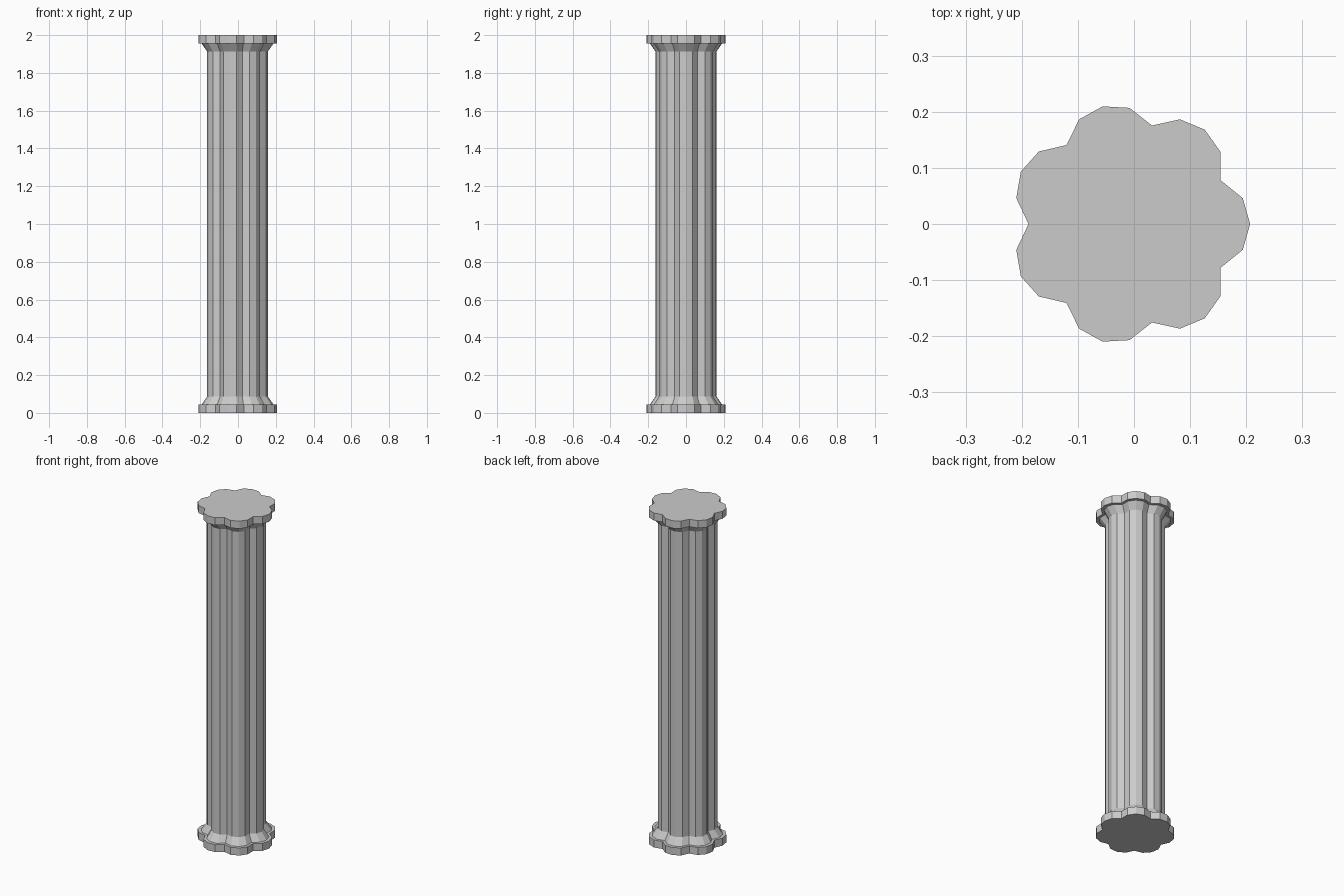
import bpy, bmesh
from math import cos, sin, pi

if "Cube" in bpy.data.objects:
    bpy.data.objects.remove(bpy.data.objects["Cube"])

LOBES = 7
LOBE_RADII = [0.215, 0.207, 0.18, 0.207]   # tip, shoulder, groove, shoulder
CENTRE_X = -0.008
SIDES = LOBES * len(LOBE_RADII)


def fluted_part(name, profile):
    """Stack scaled copies of the lobed outline; profile is (scale, z)."""
    bm = bmesh.new()
    rings = []
    for s, z in profile:
        ring = []
        for i in range(SIDES):
            a = 2 * pi * i / SIDES
            r = LOBE_RADII[i % 4] * s
            ring.append(bm.verts.new((CENTRE_X + r * cos(a), r * sin(a), z)))
        rings.append(ring)
    for lo, hi in zip(rings, rings[1:]):
        for i in range(SIDES):
            j = (i + 1) % SIDES
            bm.faces.new((lo[i], lo[j], hi[j], hi[i]))
    bm.faces.new(rings[0][::-1])
    bm.faces.new(rings[-1])
    mesh = bpy.data.meshes.new(name)
    bm.to_mesh(mesh)
    bm.free()
    obj = bpy.data.objects.new(name, mesh)
    bpy.context.collection.objects.link(obj)
    return obj


# One continuous column: base slab, flared foot, shaft, flared neck, top slab
base = [(1, 0), (1, 0.045), (0.91, 0.045), (0.77, 0.087)]
top = [(s, 2 - z) for s, z in reversed(base)]
fluted_part("fluted_column", base + top)
